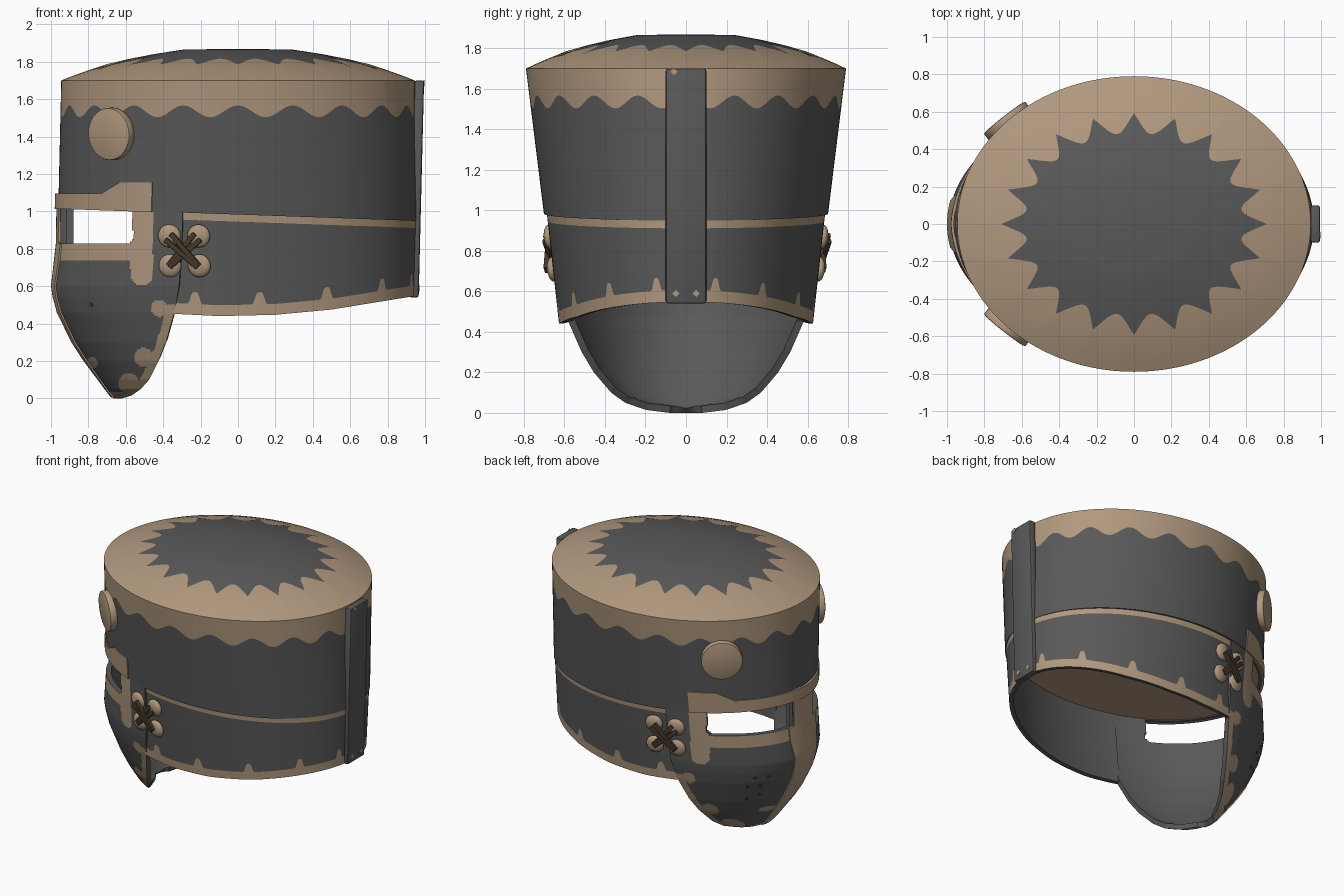
import bpy, bmesh, math
from mathutils import Vector, Matrix

if "Cube" in bpy.data.objects:
    bpy.data.objects.remove(bpy.data.objects["Cube"])

def material(name, rgb):
    m = bpy.data.materials.new(name)
    m.diffuse_color = (*rgb, 1)
    m.use_nodes = True
    m.node_tree.nodes["Principled BSDF"].inputs["Base Color"].default_value = m.diffuse_color
    return m

TAN = material("tan_metal", (0.44, 0.315, 0.21))
GREY = material("dark_grey_metal", (0.1, 0.1, 0.1))
BROWN = material("dark_brown_leather", (0.06, 0.043, 0.024))
cos, sin, pi, rad = math.cos, math.sin, math.pi, math.radians

def interp(table, t):
    """Linear lookup in rows of (key, values...)."""
    if t <= table[0][0]:
        return table[0][1:]
    for p, q in zip(table, table[1:]):
        if t <= q[0]:
            k = (t - p[0]) / (q[0] - p[0])
            return tuple(a + (b - a) * k for a, b in zip(p[1:], q[1:]))
    return table[-1][1:]

def finish(bm, name, mats, thickness=0, bevel=0, matrix=None, inner=1):
    me = bpy.data.meshes.new(name)
    bm.to_mesh(me)
    bm.free()
    ob = bpy.data.objects.new(name, me)
    bpy.context.collection.objects.link(ob)
    for m in mats:
        me.materials.append(m)
    if matrix:
        ob.matrix_world = matrix
    bpy.ops.object.select_all(action='DESELECT')
    ob.select_set(True)
    bpy.context.view_layer.objects.active = ob
    if thickness:
        mod = ob.modifiers.new("shell", 'SOLIDIFY')
        mod.thickness, mod.offset = thickness, -1
        mod.material_offset = mod.material_offset_rim = inner   # 1 = grey inside and rims
        bpy.ops.object.modifier_apply(modifier=mod.name)
    if bevel:
        mod = ob.modifiers.new("bevel", 'BEVEL')
        mod.width, mod.segments = bevel, 2
        bpy.ops.object.modifier_apply(modifier=mod.name)
    bpy.ops.object.shade_smooth_by_angle(angle=rad(35))
    return ob

def grid(name, pos, nu, nv, colour, thickness=0, keep=None, inner=1):
    """Sheet of nu x nv quads; colour(i, j) gives 0 tan or 1 grey."""
    bm = bmesh.new()
    vs = [[bm.verts.new(pos(i, j)) for j in range(nv + 1)] for i in range(nu + 1)]
    for i in range(nu):
        for j in range(nv):
            if keep and not keep(i, j):
                continue
            f = bm.faces.new((vs[i][j], vs[i+1][j], vs[i+1][j+1], vs[i][j+1]))
            f.material_index = colour(i, j)
    bmesh.ops.delete(bm, geom=[v for v in bm.verts if not v.link_faces], context='VERTS')
    bmesh.ops.remove_doubles(bm, verts=bm.verts, dist=0.0004)
    return finish(bm, name, (TAN, GREY), thickness, inner=inner)

# Wall surfaces of the helmet
def upper(t, z, off=0):
    k = (z - 0.97) / 0.73
    return Vector(((0.962 - 0.017*k + off) * cos(t), (0.70 + 0.09*k + off) * sin(t), z))

def lower(t, z, off=0):
    k = (z - 0.45) / 0.5
    return Vector(((0.948 + 0.012*k + off) * cos(t), (0.628 + 0.055*k + off) * sin(t), z))

def seam(t):                       # sloping joint between the two bands
    return 0.983 - 0.034 * cos(t)

def frame(surf, t, z):             # tangent, up, outward axes on a wall
    p, e = surf(t, z), 0.01
    a = (surf(t + e, z) - surf(t - e, z)).normalized()
    b = (surf(t, z + e) - surf(t, z - e)).normalized()
    n = a.cross(b).normalized()
    b = n.cross(a)
    m = Matrix((a, b, n)).transposed().to_4x4()
    m.translation = p
    return m

# Domed cap with a twenty-point star
N = 240
DOME = [(0, 1.868), (0.30, 1.866), (0.45, 1.845), (0.6, 1.82), (0.75, 1.785), (0.9, 1.737), (1, 1.70)]
def cap(i, j):
    t = 2*pi*i/N
    star = 0.615 + 0.135 * (1 - abs(sin(10*t)))
    s = (1, 0.93, 0.84, star, 0.5, 0.4, 0.3, 0)[j]
    return (0.945*s*cos(t), 0.79*s*sin(t), interp(DOME, s)[0])
grid("cap", cap, N, 7, lambda i, j: int(j >= 3))

# Upper band with a wavy painted border
def upper_band(i, j):
    t = 2*pi*i/N
    return upper(t, (seam(t), 1.535 + 0.032*cos(20*t), 1.70)[j])
grid("upper_band", upper_band, N, 2, lambda i, j: 1 - j, 0.03)

# Inner ceiling at the joint
def ceiling(i, j):
    t, s = 2*pi*i/N, (0.985, 0)[j]
    return (0.96*s*cos(t), 0.70*s*sin(t), 0.993 - 0.034*s*cos(t))
grid("inner_ceiling", ceiling, N, 1, lambda i, j: 0)

# Lower band with studded border
HEM = [(-0.4, 0.455), (-0.1, 0.44), (0.2, 0.447), (0.5, 0.475), (0.95, 0.548)]
LM = rad(111.5)
def lower_band(i, j):
    t = -LM + 2*LM*i/400
    z0 = interp(HEM, 0.95*cos(t))[0]
    d = min(abs(math.degrees(abs(t)) - a) for a in (13, 36, 60, 83, 104))
    z = (z0, z0 + 0.058 + 0.065*math.exp(-(d/1.7)**4), seam(t) - 0.038, seam(t) + 0.03)[j]
    return lower(t, z)
grid("lower_band", lower_band, 400, 3, lambda i, j: int(j == 1), 0.03)

# Face visor: rows of height, front x, rear x, rear half width
VIS = [(0, -0.665, -0.62, 0.08), (0.015, -0.678, -0.57, 0.2), (0.05, -0.705, -0.52, 0.30),
       (0.1, -0.742, -0.475, 0.37), (0.2, -0.817, -0.425, 0.455), (0.3, -0.882, -0.385, 0.515),
       (0.46, -0.96, -0.34, 0.585), (0.54, -0.982, -0.325, 0.61), (0.6, -0.991, -0.315, 0.625),
       (0.83, -0.965, -0.30, 0.652), (1.02, -0.962, -0.295, 0.666)]
PM = rad(72)
NU, NV = 200, 110
def visor_at(p, z, off=0):
    xf, xb, yb = interp(VIS, z)
    x = xf + (xb - xf) * (1 - cos(p)) / (1 - cos(PM))
    return Vector((x - off*cos(p), -(yb/sin(PM) + off) * sin(p), z))
def visor_pz(i, j):
    return PM * (2*i/NU - 1), 1.015 * (j/NV)**1.3
def visor_colour(i, j):
    p, z = visor_pz(i + 0.5, j + 0.5)
    x, y, _ = visor_at(p, z)
    near = lambda cx, cz, r: math.hypot(x - cx, z - cz) < r
    under_eye = 0.74 < z < 0.85 and x < -0.5
    cheek = -0.575 < x < -0.455 and z > 0.66 or near(-0.515, 0.665, 0.06)
    edge = interp(VIS, z)[1] - x < 0.05 and z < 0.5 or z < 0.035
    blobs = any(near(*b) for b in ((-0.42, 0.48, 0.045), (-0.505, 0.22, 0.05),
                                   (-0.585, 0.08, 0.055), (-0.78, 0.19, 0.03)))
    return 0 if under_eye or cheek or edge or blobs or abs(p) < rad(9) else 1
def not_eye_slit(i, j):
    p, z = visor_pz(i + 0.5, j + 0.5)
    x = visor_at(p, z).x
    dx, dz = max(0, x + 0.60), max(0, 0.863 - z)          # rounded outer corner
    return not (z > 0.825 and abs(p) > rad(9) and math.hypot(dx, dz) < 0.038)
grid("face_visor", lambda i, j: visor_at(*visor_pz(i, j)), NU, NV, visor_colour, 0.035, not_eye_slit)

# Raised nose plate running down the middle of the visor
NOSE = [(0.005, 0.06), (0.2, 0.10), (0.6, 0.125), (0.74, 0.15), (0.825, 0.15), (0.83, 0.108), (1.02, 0.108)]
NZ = [0.005, 0.015, 0.05, 0.1, 0.2, 0.3, 0.4, 0.46, 0.54, 0.6, 0.66, 0.74, 0.825, 0.83, 1.015]
def nose_plate(i, j):
    z = NZ[j]
    half = math.asin(min(0.9, interp(NOSE, z)[0] * sin(PM) / interp(VIS, z)[2]))
    return visor_at(half * (2*i/12 - 1), z, 0.009)
grid("nose_plate", nose_plate, 12, len(NZ) - 1, lambda i, j: 0, 0.015, inner=0)

# Raised brow plate above the eye slits
BM = rad(61.5)
def brow(i, j):
    p = BM * (2*i/120 - 1)
    d = abs(math.degrees(p))
    top = interp([(0, 1.095), (41, 1.095), (49, 1.155), (62, 1.155)], d)[0]
    off = 0.007 + 0.012 * max(0, 1 - d/20)
    return upper(pi + p, (seam(pi + p) - 0.003, top)[j], off)
grid("brow_plate", brow, 120, 1, lambda i, j: 0, 0.015, inner=0)

def box(name, lo, hi, mat, bevel=0, taper=0, matrix=None):
    bm = bmesh.new()
    bmesh.ops.create_cube(bm, size=1)
    for v in bm.verts:
        lean = taper if v.co.z > 0 else 0
        v.co = [lo[k] if v.co[k] < 0 else hi[k] for k in range(3)]
        v.co.x += lean
    return finish(bm, name, (mat,), 0, bevel, matrix)

def disc(name, m, r, depth, mat, bevel=0, sides=32):
    bm = bmesh.new()
    bmesh.ops.create_cone(bm, cap_ends=True, segments=sides, radius1=r, radius2=r, depth=depth)
    return finish(bm, name, (mat,), 0, bevel, m)

# Inner nose guard and rear spine
box("nose_guard", (-0.94, -0.085, 0.80), (-0.88, 0.085, 1.02), GREY)
box("rear_spine", (0.915, -0.1, 0.54), (0.966, 0.1, 1.70), GREY, 0.012, 0.029)
for k, (y, z) in enumerate(((-0.05, 0.59), (0.05, 0.59), (-0.06, 1.685))):
    m = Matrix.Translation((0.966 + 0.029*(z - 0.54)/1.16, y, z)) @ Matrix.Rotation(pi/2, 4, 'Y')
    disc(f"spine_rivet_{k}", m, 0.018, 0.006, TAN, sides=4)

for side, s in (("right", -1), ("left", 1)):
    # Round boss on the upper band
    disc(f"{side}_boss", frame(upper, s*rad(134.6), 1.415) @ Matrix.Translation((0, 0, 0.015)),
         0.14, 0.05, TAN, 0.008)
    # Laced joint: four domed eyelets and two crossed double straps
    m = frame(lower, s*rad(107.3), 0.79) @ Matrix.Translation((0, 0, 0.012))
    for k, (u, v) in enumerate(((-1, -1), (-1, 1), (1, -1), (1, 1))):
        bm = bmesh.new()
        bmesh.ops.create_uvsphere(bm, u_segments=24, v_segments=12, radius=0.062)
        bmesh.ops.scale(bm, vec=(1, 1, 0.45), verts=bm.verts)
        finish(bm, f"{side}_eyelet_{k}", (TAN,), 0, 0, m @ Matrix.Translation((u*0.08, v*0.08, 0)))
    for k, a in enumerate((45, 135)):
        for q in (-1, 1):
            r = m @ Matrix.Translation((0, 0, 0.024 + 0.01*k)) @ Matrix.Rotation(rad(a + 4*q), 4, 'Z')
            box(f"{side}_strap_{k}_{q}", (-0.115, 0.014*q - 0.014, -0.012),
                (0.115, 0.014*q + 0.014, 0.012), BROWN, 0.005, 0, r)

# Small breathing holes on the visor
HOLES = [(-34, 0.5), (-27, 0.5), (-31, 0.43), (-38, 0.43), (-30, 0.35), (-38, 0.32), (37, 0.5)]
for k, (d, z) in enumerate(HOLES):
    disc(f"breath_hole_{k}", frame(visor_at, rad(d), z), 0.012, 0.006, BROWN, sides=10)
